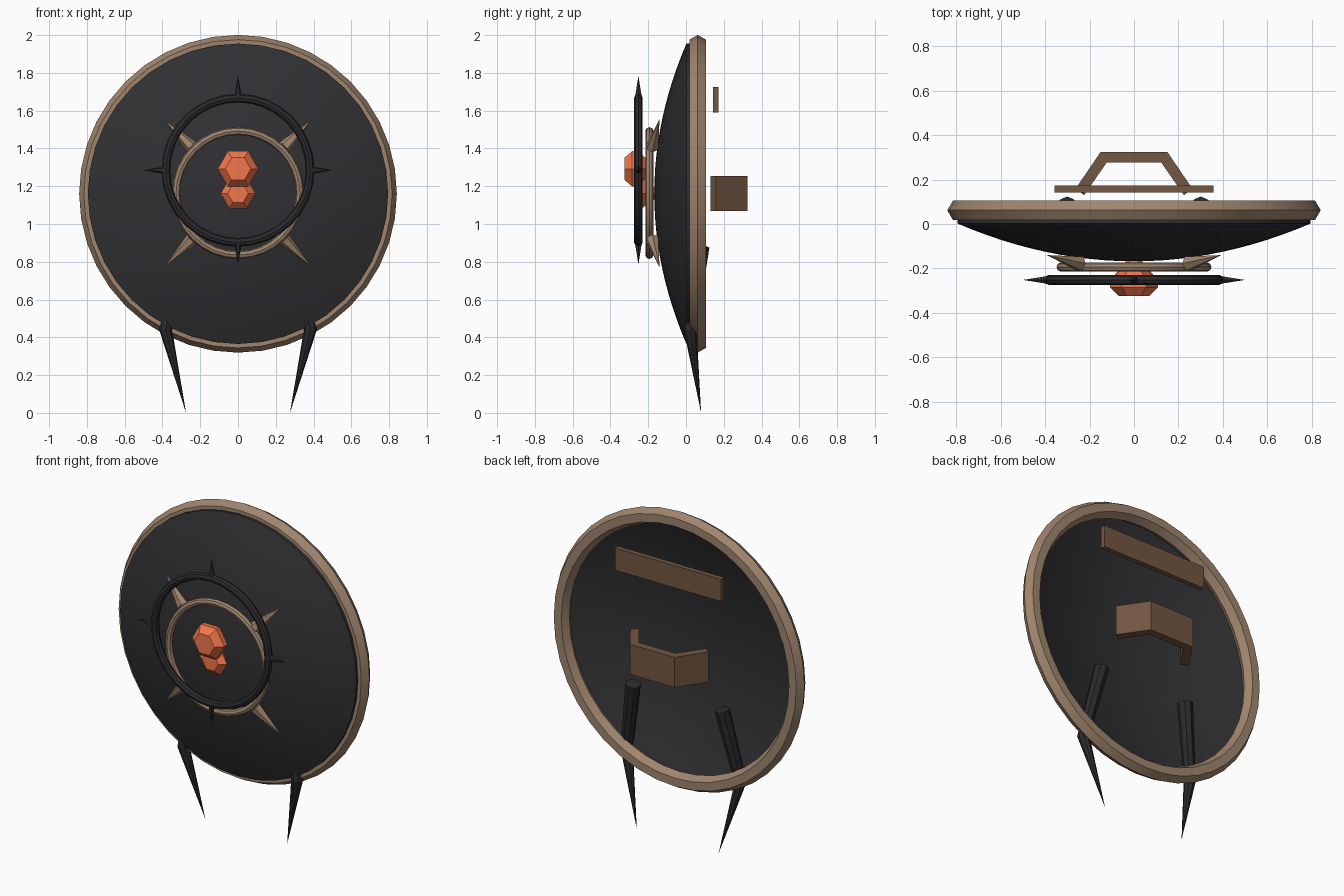
import bpy, bmesh
from math import sin, cos, pi, radians
from mathutils import Vector

if "Cube" in bpy.data.objects:
    bpy.data.objects.remove(bpy.data.objects["Cube"])


def material(name, rgb):
    m = bpy.data.materials.new(name)
    m.diffuse_color = (*rgb, 1)
    m.use_nodes = True
    m.node_tree.nodes["Principled BSDF"].inputs["Base Color"].default_value = m.diffuse_color
    return m


DARK = material("dark_metal", (0.03, 0.03, 0.033))
BLACK = material("black_iron", (0.024, 0.024, 0.027))
BRONZE = material("bronze", (0.35, 0.235, 0.155))
LEATHER = material("leather", (0.17, 0.095, 0.055))
AMBER = material("orange_gem", (0.9, 0.18, 0.07))


def finish(name, bm, mat, smooth=False):
    bmesh.ops.recalc_face_normals(bm, faces=bm.faces)
    me = bpy.data.meshes.new(name)
    bm.to_mesh(me)
    bm.free()
    me.materials.append(mat)
    ob = bpy.data.objects.new(name, me)
    bpy.context.collection.objects.link(ob)
    if smooth:
        bpy.ops.object.select_all(action='DESELECT')
        ob.select_set(True)
        bpy.context.view_layer.objects.active = ob
        bpy.ops.object.shade_smooth_by_angle(angle=radians(25))
    return ob


def lathe(name, profile, z, segs, mat, closed=False, caps=False, smooth=True):
    """Turn a (radius, y) profile round a y-axis line at height z."""
    bm = bmesh.new()
    rings = [[bm.verts.new((r * cos(2 * pi * i / segs), y, z + r * sin(2 * pi * i / segs)))
              for i in range(segs)] for r, y in profile]
    pairs = list(zip(rings, rings[1:])) + ([(rings[-1], rings[0])] if closed else [])
    for a, b in pairs:
        for i in range(segs):
            j = (i + 1) % segs
            bm.faces.new((a[i], a[j], b[j], b[i]))
    if caps:
        bm.faces.new(rings[0])
        bm.faces.new(rings[-1])
    bmesh.ops.remove_doubles(bm, verts=bm.verts, dist=1e-5)
    return finish(name, bm, mat, smooth)


def hoop(name, major, minor, y, z, segs, sides, mat):
    prof = [(major + minor * cos(2 * pi * k / sides), y + minor * sin(2 * pi * k / sides))
            for k in range(sides)]
    return lathe(name, prof, z, segs, mat, closed=True)


def spike(name, path, radii, sides, mat):
    """Tapered tube along path, ending in a point."""
    bm = bmesh.new()
    pts = [Vector(p) for p in path]
    rings = []
    for k, r in enumerate(radii):
        d = (pts[min(k + 1, len(pts) - 1)] - pts[max(k - 1, 0)]).normalized()
        u = d.cross(Vector((0, 1, 0))).normalized()
        v = d.cross(u)
        rings.append([bm.verts.new(pts[k] + r * (u * cos(2 * pi * i / sides) + v * sin(2 * pi * i / sides)))
                      for i in range(sides)])
    tip = bm.verts.new(pts[-1])
    bm.faces.new(rings[0])
    for i in range(sides):
        j = (i + 1) % sides
        for a, b in zip(rings, rings[1:]):
            bm.faces.new((a[i], a[j], b[j], b[i]))
        bm.faces.new((rings[-1][i], rings[-1][j], tip))
    return finish(name, bm, mat)


def prism(name, outline, z0, z1, mat):
    """Extrude an (x, y) outline upwards."""
    bm = bmesh.new()
    face = bm.faces.new([bm.verts.new((x, y, z0)) for x, y in outline])
    new = bmesh.ops.extrude_face_region(bm, geom=[face])["geom"]
    bmesh.ops.translate(bm, vec=(0, 0, z1 - z0), verts=[v for v in new if isinstance(v, bmesh.types.BMVert)])
    return finish(name, bm, mat)


CZ = 1.16       # shield centre
UZ = 1.285      # raised ring centre

# Thick domed plate, hollow at the back, and its six-sided rim
N = 12
front = [(0.795 * k / N, -0.168 + 0.17 * (k / N) ** 2) for k in range(N + 1)]
back = [(r, y + 0.035) for r, y in reversed(front)]
lathe("shield_dome", front + back, CZ, 40, DARK)
hoop("shield_rim", 0.791, 0.05, 0.062, CZ, 40, 6, BRONZE)

# Floating rings
hoop("bronze_ring", 0.328, 0.021, -0.194, CZ + 0.004, 32, 8, BRONZE)
hoop("black_ring", 0.382, 0.023, -0.252, UZ, 32, 8, BLACK)

# Ring spikes: diagonal on the bronze ring, upright on the black one
for n in range(4):
    a = pi / 4 + n * pi / 2
    spike(f"bronze_spike_{n + 1}",
          [(0.345 * cos(a), -0.178, CZ + 0.003 + 0.345 * sin(a)),
           (0.555 * cos(a), -0.14, CZ + 0.003 + 0.555 * sin(a))], [0.036], 6, BRONZE)
    b = n * pi / 2
    spike(f"black_spike_{n + 1}",
          [(0.385 * cos(b), -0.252, UZ + 0.385 * sin(b)),
           (0.5 * cos(b), -0.252, UZ + 0.5 * sin(b))], [0.021], 6, BLACK)

# Faceted gems
lathe("upper_gem", [(0.068, -0.325), (0.108, -0.285), (0.105, -0.25), (0.04, -0.19)],
      1.292, 6, AMBER, caps=True, smooth=False)
lathe("lower_gem", [(0.055, -0.268), (0.092, -0.235), (0.03, -0.16)],
      1.162, 6, AMBER, caps=True, smooth=False)

# Bent pointed legs
for side, s in (("left", -1), ("right", 1)):
    spike(f"{side}_leg", [(s * 0.30, 0.08, 0.88), (s * 0.383, 0.022, 0.44), (s * 0.275, 0.08, 0)],
          [0.044, 0.034], 8, BLACK)

# Arm strap and bent hand grip behind the plate
prism("arm_strap", [(-0.357, 0.143), (0.357, 0.143), (0.357, 0.173), (-0.357, 0.173)], 1.59, 1.725, LEATHER)
half = [(0.263, 0.159), (0.15, 0.325), (0.122, 0.278), (0.225, 0.13)]
outer, inner = half[:2], half[2:]
flip = lambda pts: [(-x, y) for x, y in reversed(pts)]
prism("hand_grip", outer + flip(outer) + flip(inner) + inner, 1.07, 1.253, LEATHER)
